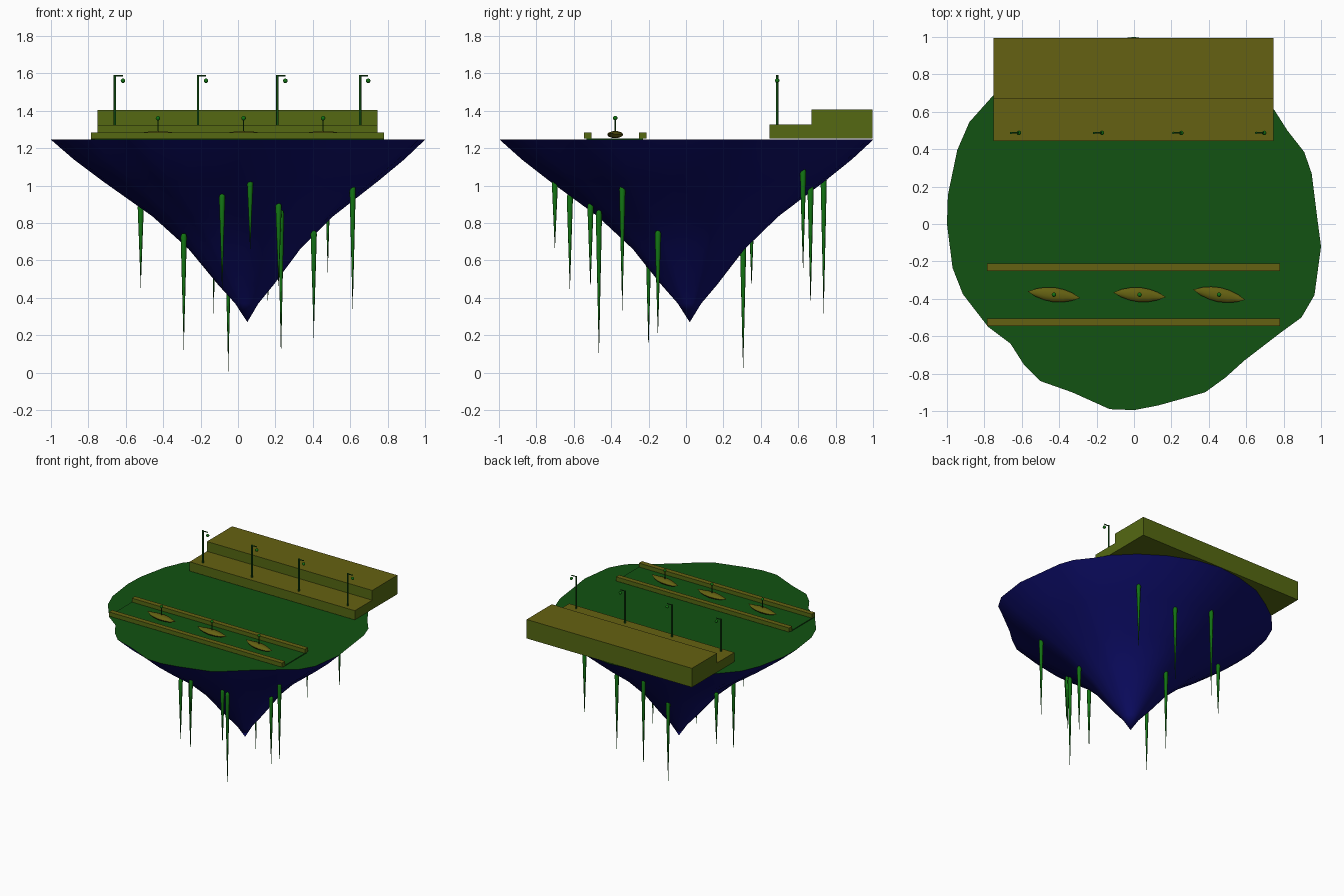
import bpy, bmesh, math
from mathutils import Matrix, Vector

if "Cube" in bpy.data.objects:
    bpy.data.objects.remove(bpy.data.objects["Cube"])


def material(name, rgb):
    m = bpy.data.materials.new(name)
    m.diffuse_color = (*rgb, 1)
    m.use_nodes = True
    m.node_tree.nodes["Principled BSDF"].inputs["Base Color"].default_value = m.diffuse_color
    return m


GRASS = material("grass_green", (0.006, 0.085, 0.006))
GREEN = material("vine_green", (0.006, 0.17, 0.006))
ROCK = material("rock_blue", (0.004, 0.004, 0.14))
OLIVE = material("olive", (0.13, 0.12, 0.006))
MOSS = material("moss", (0.09, 0.14, 0.006))


def finish(name, bm, mats, angle=None):
    bmesh.ops.recalc_face_normals(bm, faces=bm.faces)
    me = bpy.data.meshes.new(name)
    bm.to_mesh(me)
    bm.free()
    for m in mats:
        me.materials.append(m)
    ob = bpy.data.objects.new(name, me)
    bpy.context.collection.objects.link(ob)
    if angle:
        bpy.ops.object.select_all(action='DESELECT')
        ob.select_set(True)
        bpy.context.view_layer.objects.active = ob
        bpy.ops.object.shade_smooth_by_angle(angle=math.radians(angle))
    return ob


def box(name, x, y, z, top, side):
    bm = bmesh.new()
    bmesh.ops.create_cube(bm, size=1)
    for v in bm.verts:
        v.co = [(r[0] + r[1]) / 2 + c * (r[1] - r[0]) for c, r in zip(v.co, (x, y, z))]
    bm.normal_update()
    for f in bm.faces:
        f.material_index = 0 if f.normal.z > 0.5 else 1
    return finish(name, bm, [top, side])


def loft(bm, rings):
    """Skin equal-length rings; single-point rings become tips."""
    rings = [[bm.verts.new(p) for p in r] for r in rings]
    n = max(len(r) for r in rings)
    for a, b in zip(rings, rings[1:]):
        for i in range(n):
            j = (i + 1) % n
            quad = [a[i % len(a)], a[j % len(a)], b[j % len(b)], b[i % len(b)]]
            bm.faces.new(list(dict.fromkeys(quad)))
    return rings


# Floating island: uneven outline drawn down to an off-centre tip
outline = [(1, -.12), (.965, -.38), (.895, -.5), (.785, -.58), (.59, -.73), (.49, -.82),
           (.38, -.9), (.13, -.97), (0, -.995), (-.13, -.99), (-.33, -.9), (-.5, -.84),
           (-.59, -.75), (-.66, -.64), (-.78, -.55), (-.915, -.375), (-.97, -.235),
           (-1, 0), (-.995, .155), (-.945, .395), (-.88, .545), (-.755, .685),
           (-.6, .8), (-.42, .91), (-.2, .975), (0, 1), (.2, .97), (.42, .88),
           (.6, .76), (.75, .61), (.82, .5), (.91, .385), (.95, .27), (.98, .03)]
profile = [(1, 1.245), (.885, 1.14), (.74, 1.025), (.485, .835), (.3, .66), (.15, .47), (.063, .37)]
mean = sum(Vector(p).length for p in outline) / len(outline)
rings = []
for s, z in profile:
    ring = []
    for p in outline:
        v = Vector(p)
        v = v.lerp(v.normalized() * mean, (1 - s) * 0.6)
        ring.append((v.x * s + .05 * (1 - s), v.y * s + .02 * (1 - s), z))
    rings.append(ring)
rings.append([(.05, .02, .27)])
bm = bmesh.new()
rim = loft(bm, rings)[0]
cap = bm.faces.new(rim)
cap.material_index = 1
finish("island", bm, [ROCK, GRASS], 40)

# Stepped platform at the back
box("lower_platform", (-.75, .745), (.445, .76), (1.25, 1.325), OLIVE, MOSS)
box("upper_platform", (-.75, .745), (.67, .995), (1.25, 1.405), OLIVE, MOSS)

# Canal bed with two walls
box("canal_bed", (-.785, .78), (-.53, -.23), (1.24, 1.252), GRASS, GRASS)
for name, y in (("front_canal_wall", -.545), ("back_canal_wall", -.25)):
    box(name, (-.785, .78), (y, y + .04), (1.25, 1.284), OLIVE, MOSS)


def rod(name, a, b, r, mat, sides=8):
    a, b = Vector(a), Vector(b)
    bm = bmesh.new()
    turn = (b - a).to_track_quat('Z', 'Y').to_matrix().to_4x4()
    bmesh.ops.create_cone(bm, cap_ends=True, segments=sides, radius1=r, radius2=r,
                          depth=(b - a).length,
                          matrix=Matrix.Translation((a + b) / 2) @ turn)
    return finish(name, bm, [mat], 50)


def ball(name, loc, r):
    bm = bmesh.new()
    bmesh.ops.create_uvsphere(bm, u_segments=12, v_segments=8, radius=r,
                              matrix=Matrix.Translation(loc))
    return finish(name, bm, [GREEN], 60)


# Lamp posts along the lower platform
for i, x in enumerate((-.658, -.214, .21, .653), 1):
    rod(f"lamp_post_{i}", (x, .487, 1.32), (x, .487, 1.59), .0065, GRASS)
    rod(f"lamp_arm_{i}", (x, .487, 1.586), (x + .043, .487, 1.586), .004, GRASS)
    ball(f"lamp_bulb_{i}", (x + .043, .487, 1.56), .012)

# Pointed boats, each with a lantern on a thin stem
hull = [(-.095, .022), (-.05, .034), (0, .039), (.05, .034), (.095, .022)]
for i, (x, turn) in enumerate(((-.428, -7), (.03, -5), (.455, -11)), 1):
    bm = bmesh.new()
    rings = [[(-.142, 0, .008)]]
    for u, w in hull:
        rings.append([(u, w * math.cos(k * math.pi / 5), .5 * w * math.sin(k * math.pi / 5))
                      for k in range(10)])
    rings.append([(.142, 0, .008)])
    loft(bm, rings)
    boat = finish(f"boat_{i}", bm, [OLIVE], 60)
    boat.location = (x, -.378, 1.272)
    boat.rotation_euler.z = math.radians(turn)
    rod(f"lantern_stem_{i}", (x, -.378, 1.28), (x, -.378, 1.36), .003, GRASS, 6)
    ball(f"lantern_{i}", (x, -.378, 1.36), .012)

# Hanging roots: x, y, top, bottom
roots = [(-.52, .35, .9, .45), (-.29, -.2, .745, .12), (-.13, .735, 1.05, .3),
         (-.085, -.62, .955, .43), (-.052, .305, .69, 0), (.065, -.7, 1.03, .65),
         (.16, .665, 1, .35), (.217, -.51, .905, .44), (.23, -.465, .87, .07),
         (.405, -.15, .76, .185), (.48, .625, 1.09, .53), (.613, -.34, 1, .32)]
for i, (x, y, top, low) in enumerate(roots, 1):
    bm = bmesh.new()
    rings = [[(x, y, top)]]
    for t, r in ((.006, .012), (.03, .0165), (.3, .012), (.65, .006)):
        rings.append([(x + r * math.cos(k * math.pi / 4), y + r * math.sin(k * math.pi / 4),
                       top + (low - top) * t) for k in range(8)])
    rings.append([(x, y, low)])
    loft(bm, rings)
    finish(f"hanging_root_{i}", bm, [GREEN], 60)
